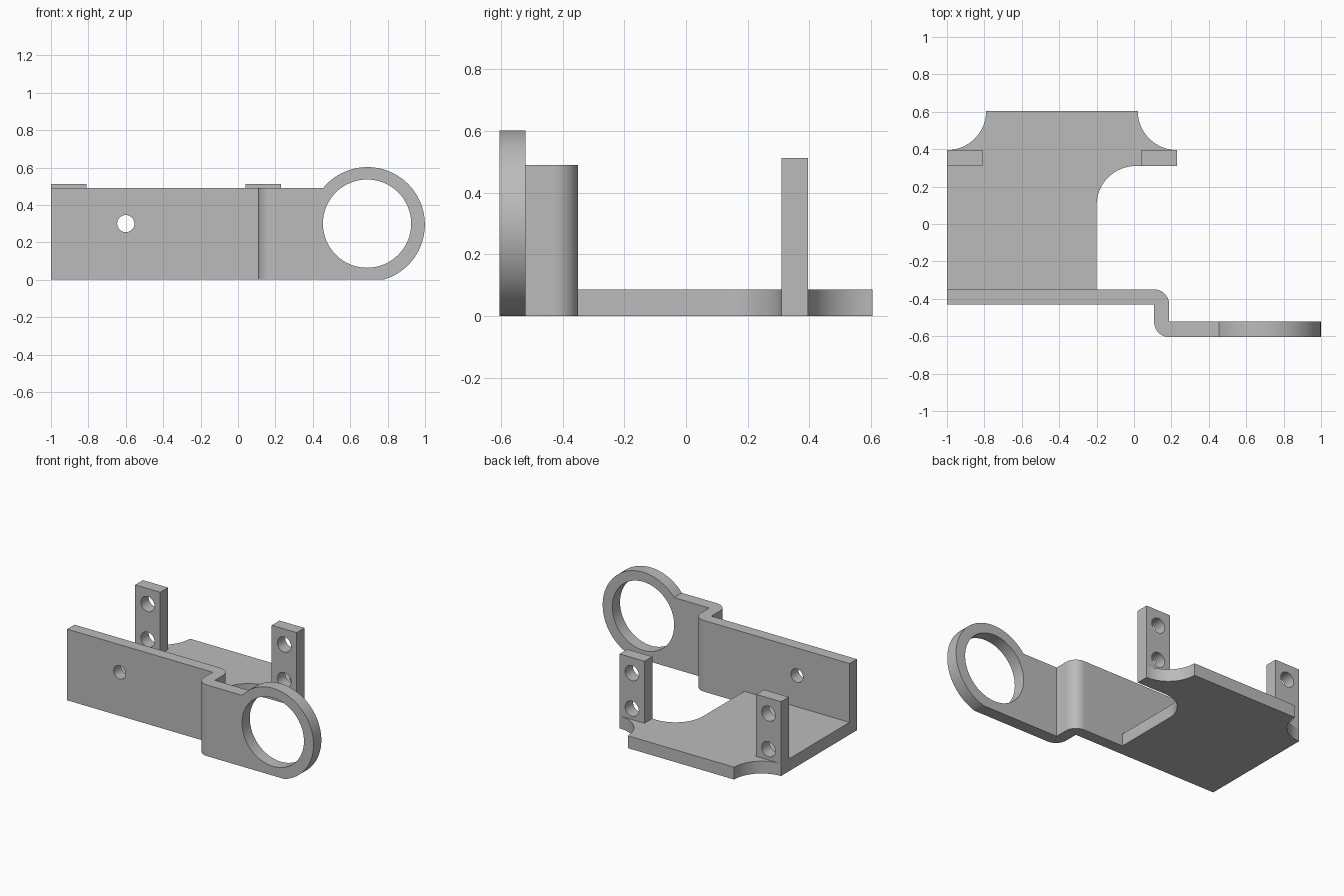
import bpy, bmesh, math
from mathutils import Vector

if "Cube" in bpy.data.objects:
    bpy.data.objects.remove(bpy.data.objects["Cube"])

steel = bpy.data.materials.new("plain grey")
steel.use_nodes = True
GREY = (0.5, 0.5, 0.5, 1)
steel.diffuse_color = GREY
steel.node_tree.nodes["Principled BSDF"].inputs["Base Color"].default_value = GREY


def arc(cx, cy, r, start, end, steps=16):
    angles = [math.radians(start + (end - start) * i / steps) for i in range(steps + 1)]
    return [(cx + r * math.cos(a), cy + r * math.sin(a)) for a in angles]


def circle(cx, cy, r, steps=32):
    return arc(cx, cy, r, 0, 360, steps)[:-1]


def rect(x0, x1, y0, y1):
    return [(x0, y0), (x1, y0), (x1, y1), (x0, y1)]


def prism(name, loops, low, high, upright=False):
    """Extrude an outline with holes along z, or along y when upright."""
    def place(u, v):
        return (u, low, v) if upright else (u, v, low)
    bm = bmesh.new()
    for loop in loops:
        verts = [bm.verts.new(place(u, v)) for u, v in loop]
        for a, b in zip(verts, verts[1:] + verts[:1]):
            bm.edges.new((a, b))
    axis = Vector((0, 1, 0)) if upright else Vector((0, 0, 1))
    bmesh.ops.triangle_fill(bm, edges=bm.edges[:], use_beauty=True, normal=axis)
    out = bmesh.ops.extrude_face_region(bm, geom=bm.faces[:], use_keep_orig=True)
    moved = [g for g in out["geom"] if isinstance(g, bmesh.types.BMVert)]
    bmesh.ops.translate(bm, verts=moved, vec=axis * (high - low))
    bmesh.ops.recalc_face_normals(bm, faces=bm.faces[:])
    mesh = bpy.data.meshes.new(name)
    bm.to_mesh(mesh)
    bm.free()
    mesh.materials.append(steel)
    obj = bpy.data.objects.new(name, mesh)
    bpy.context.collection.objects.link(obj)
    bpy.ops.object.select_all(action="DESELECT")
    obj.select_set(True)
    bpy.context.view_layer.objects.active = obj
    bpy.ops.object.shade_smooth_by_angle(angle=math.radians(30))
    return obj


HEIGHT = 0.49
BACK, MID_FRONT, MID_BACK, FRONT = -0.35, -0.43, -0.52, -0.605

# Base plate with scooped corners and a rounded arm
base = ([(-1, BACK), (-0.2, BACK)]
        + arc(0.01, 0.1, 0.21, 180, 90)
        + [(0.23, 0.31)]
        + arc(0.23, 0.605, 0.21, 270, 180)
        + arc(-1, 0.605, 0.21, 0, -90))
prism("base_plate", [base], 0, 0.085)

# Front wall with a small hole
prism("front_wall", [rect(-1, 0.09, 0, HEIGHT), circle(-0.6, 0.3, 0.046)],
      MID_FRONT, BACK, upright=True)

# Offset bend joining wall and ring plate
bend = ([(0.09, BACK), (0.09, MID_FRONT), (0.108, MID_FRONT)]
        + arc(0.188, FRONT + 0.08, 0.08, 180, 270)
        + [(0.2, FRONT), (0.2, MID_BACK), (0.188, MID_BACK)]
        + arc(0.108, BACK - 0.08, 0.08, 0, 90))
prism("offset_bend", [bend], 0, HEIGHT)

# Ring plate, with the ring's underside flattened on the ground
cx, cz, r = 0.692, 0.295, 0.307
low_angle = -math.degrees(math.asin(cz / r))
top_angle = 180 - math.degrees(math.asin((HEIGHT - cz) / r))
ring = [(0.2, 0)] + arc(cx, cz, r, low_angle, top_angle, 56) + [(0.2, HEIGHT)]
prism("ring_plate", [ring, circle(0.69, 0.3, 0.236, 64)], FRONT, MID_BACK, upright=True)

# Two upright tabs with a pair of holes each
for name, x0 in (("right_tab", -1), ("left_tab", 0.04)):
    holes = [circle(x0 + 0.095, z, 0.052) for z in (0.16, 0.405)]
    prism(name, [rect(x0, x0 + 0.19, 0, 0.512)] + holes, 0.31, 0.395, upright=True)
